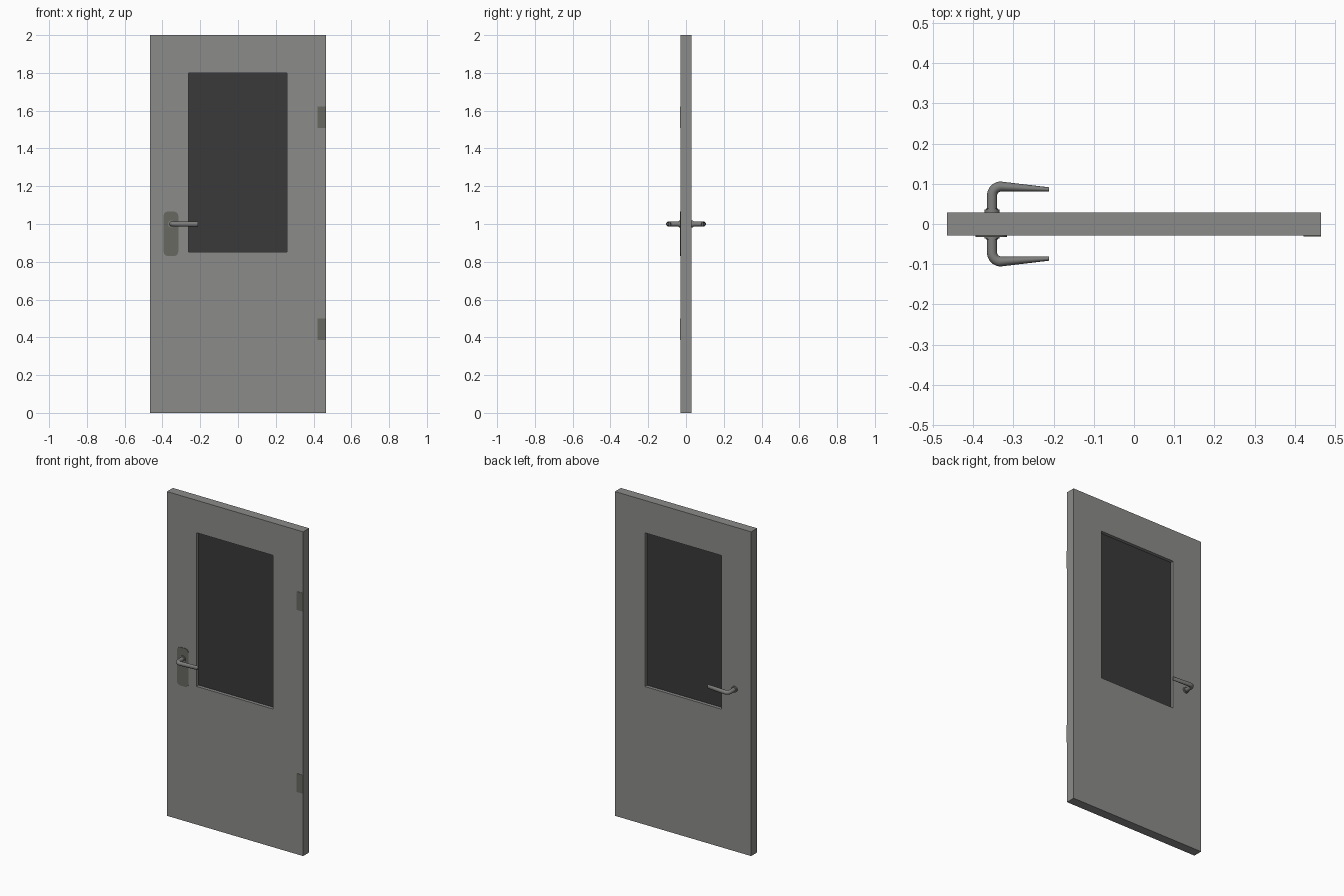
import bpy, bmesh, math
from mathutils import Vector

if "Cube" in bpy.data.objects:
    bpy.data.objects.remove(bpy.data.objects["Cube"])


def material(name, rgb):
    m = bpy.data.materials.new(name)
    m.diffuse_color = (*rgb, 1)
    m.use_nodes = True
    m.node_tree.nodes["Principled BSDF"].inputs["Base Color"].default_value = m.diffuse_color
    return m


DOOR = material("door grey", (0.26, 0.26, 0.255))
GLASS = material("dark glass", (0.042, 0.042, 0.042))
PLATE = material("dull plate metal", (0.14, 0.14, 0.122))
METAL = material("handle metal", (0.21, 0.21, 0.205))
HALF = 0.029          # half the door thickness
HX, HZ = -0.353, 1.0  # handle axis


def finish(bm, name, mat, smooth=False):
    bmesh.ops.recalc_face_normals(bm, faces=bm.faces[:])
    me = bpy.data.meshes.new(name)
    bm.to_mesh(me)
    bm.free()
    ob = bpy.data.objects.new(name, me)
    bpy.context.collection.objects.link(ob)
    me.materials.append(mat)
    if smooth:
        bpy.ops.object.select_all(action='DESELECT')
        ob.select_set(True)
        bpy.context.view_layer.objects.active = ob
        bpy.ops.object.shade_smooth_by_angle(angle=math.radians(35))
    return ob


def extrude_y(bm, faces, depth):
    ret = bmesh.ops.extrude_face_region(bm, geom=faces, use_keep_orig=True)
    moved = [v for v in ret['geom'] if isinstance(v, bmesh.types.BMVert)]
    bmesh.ops.translate(bm, verts=moved, vec=(0, depth, 0))


def rect(x0, x1, z0, z1):
    return [(x0, z0), (x1, z0), (x1, z1), (x0, z1)]


def prism(name, outline, y0, y1, mat, smooth=False):
    bm = bmesh.new()
    face = bm.faces.new([bm.verts.new((x, y0, z)) for x, z in outline])
    extrude_y(bm, [face], y1 - y0)
    return finish(bm, name, mat, smooth)


def rounded(x0, x1, z0, z1, r, n=8):
    pts = []
    corners = [(x1 - r, z1 - r), (x0 + r, z1 - r), (x0 + r, z0 + r), (x1 - r, z0 + r)]
    for k, (cx, cz) in enumerate(corners):
        for i in range(n + 1):
            a = math.pi / 2 * (k + i / n)
            pts.append((cx + r * math.cos(a), cz + r * math.sin(a)))
    return pts


def circle(r, n=32):
    return [(HX + r * math.cos(math.tau * i / n), HZ + r * math.sin(math.tau * i / n))
            for i in range(n)]


# Door leaf: a ring of four faces around the window, extruded through
WINDOW = rect(-0.262, 0.26, 0.852, 1.8)
bm = bmesh.new()
outer = [bm.verts.new((x, -HALF, z)) for x, z in rect(-0.465, 0.465, 0, 2)]
inner = [bm.verts.new((x, -HALF, z)) for x, z in WINDOW]
ring = [bm.faces.new((outer[i], outer[(i + 1) % 4], inner[(i + 1) % 4], inner[i]))
        for i in range(4)]
extrude_y(bm, ring, 2 * HALF)
finish(bm, "door_leaf", DOOR)

# Recessed window pane
prism("window_glass", WINDOW, -0.009, 0.009, GLASS)

# Lock plate and hinge plates on the front
prism("lock_plate", rounded(-0.394, -0.316, 0.83, 1.066, 0.024), -HALF - 0.0035, -HALF, PLATE, True)
for label, z0 in (("lower", 0.385), ("upper", 1.508)):
    prism(label + "_hinge", rect(0.422, 0.465, z0, z0 + 0.114), -HALF - 0.002, -HALF, PLATE)


# Lever handle: elliptical rings lofted along stem, bend and tapered arm
def lever(name, side):
    R, r, n = 0.0222, 0.0125, 20
    cx, cy = HX + R, 0.0708
    stations = [(Vector((HX, HALF - 0.003)), Vector((1, 0)), r, r)]
    for i in range(11):
        a = math.pi / 2 * i / 10
        d = Vector((math.cos(a), -math.sin(a)))
        stations.append((Vector((cx - R * d.x, cy - R * d.y)), d, r, r))
    stations.append((Vector((-0.211, 0.086)), Vector((0, -1)), 0.0052, 0.0128))
    bm = bmesh.new()
    rings = []
    for c, d, ra, rz in stations:
        loop = []
        for k in range(n):
            t = math.tau * k / n
            p = c + d * (ra * math.cos(t))
            loop.append(bm.verts.new((p.x, side * p.y, HZ + rz * math.sin(t))))
        rings.append(loop)
    for a, b in zip(rings, rings[1:]):
        for k in range(n):
            bm.faces.new((a[k], a[(k + 1) % n], b[(k + 1) % n], b[k]))
    bm.faces.new(rings[0])
    bm.faces.new(rings[-1])
    finish(bm, name, METAL, True)


for label, side in (("front", -1), ("back", 1)):
    lever(label + "_handle", side)
    prism(label + "_handle_collar", circle(0.0185), side * (HALF - 0.002), side * 0.0365, METAL, True)
    prism(label + "_handle_collar_step", circle(0.0155), side * 0.036, side * 0.0385, METAL, True)
